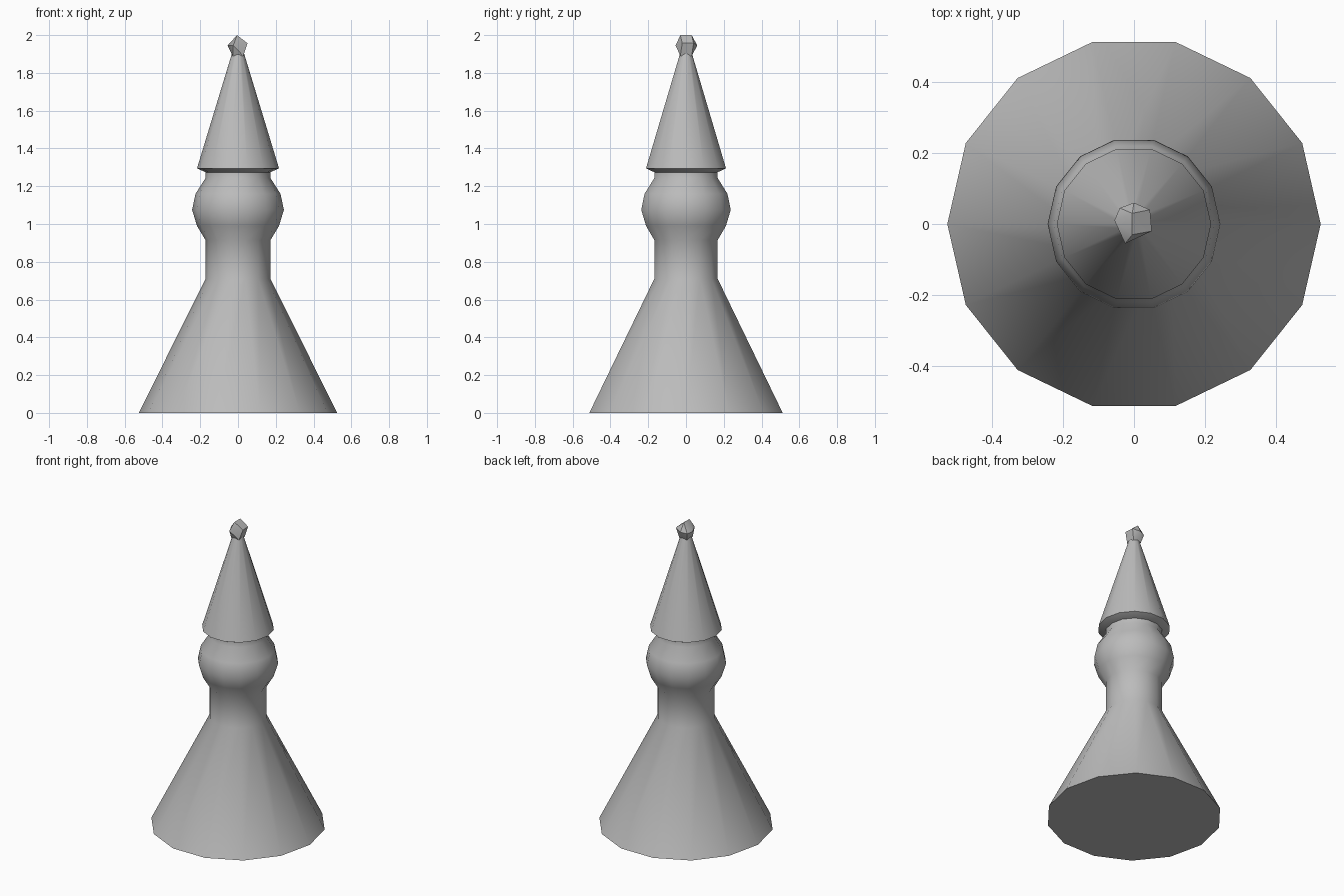
import bpy
import bmesh
from math import cos, sin, pi, radians

cube = bpy.data.objects.get("Cube")
if cube:
    bpy.data.objects.remove(cube, do_unlink=True)

SIDES = 14

grey = bpy.data.materials.new("plain grey")
grey.use_nodes = True
grey.diffuse_color = (0.5, 0.5, 0.5, 1)
grey.node_tree.nodes["Principled BSDF"].inputs["Base Color"].default_value = (0.5, 0.5, 0.5, 1)


def finish(name, bm, angle):
    bmesh.ops.recalc_face_normals(bm, faces=bm.faces)
    mesh = bpy.data.meshes.new(name)
    bm.to_mesh(mesh)
    bm.free()
    mesh.materials.append(grey)
    obj = bpy.data.objects.new(name, mesh)
    bpy.context.collection.objects.link(obj)
    bpy.ops.object.select_all(action='DESELECT')
    obj.select_set(True)
    bpy.context.view_layer.objects.active = obj
    bpy.ops.object.shade_smooth_by_angle(angle=radians(angle))
    return obj


def turned(name, profile, angle=50):
    """Closed lathe shape from (radius, height) pairs, bottom to top."""
    bm = bmesh.new()
    rings = [[bm.verts.new((r * cos(2 * pi * i / SIDES), r * sin(2 * pi * i / SIDES), z))
              for i in range(SIDES)] for r, z in profile]
    for low, high in zip(rings, rings[1:]):
        for i in range(SIDES):
            j = (i + 1) % SIDES
            bm.faces.new((low[i], low[j], high[j], high[i]))
    bm.faces.new(rings[0])
    bm.faces.new(rings[-1])
    return finish(name, bm, angle)


# Flared robe, neck and round head in one turned piece
turned("body", [(0.525, 0), (0.172, 0.71), (0.172, 0.915), (0.217, 0.99),
                (0.243, 1.075), (0.225, 1.16), (0.172, 1.243), (0.172, 1.285)])

# Pointed hat with a bevelled underside
turned("hat", [(0.168, 1.272), (0.217, 1.295), (0.03, 1.91)], 40)

# Irregular faceted bobble on the tip
bm = bmesh.new()
points = [(0.05, -0.02, 1.957), (0.045, 0.04, 1.957), (-0.025, -0.055, 1.945),
          (0, 0.06, 1.945), (-0.055, 0.01, 1.945), (-0.04, 0.045, 1.94)]
for y in (-0.03, 0.03):
    points += [(-0.005, y, 2.0), (0.028, y, 1.89), (-0.028, y, 1.89)]
for p in points:
    bm.verts.new(p)
bmesh.ops.convex_hull(bm, input=bm.verts)
finish("hat_bobble", bm, 30)
